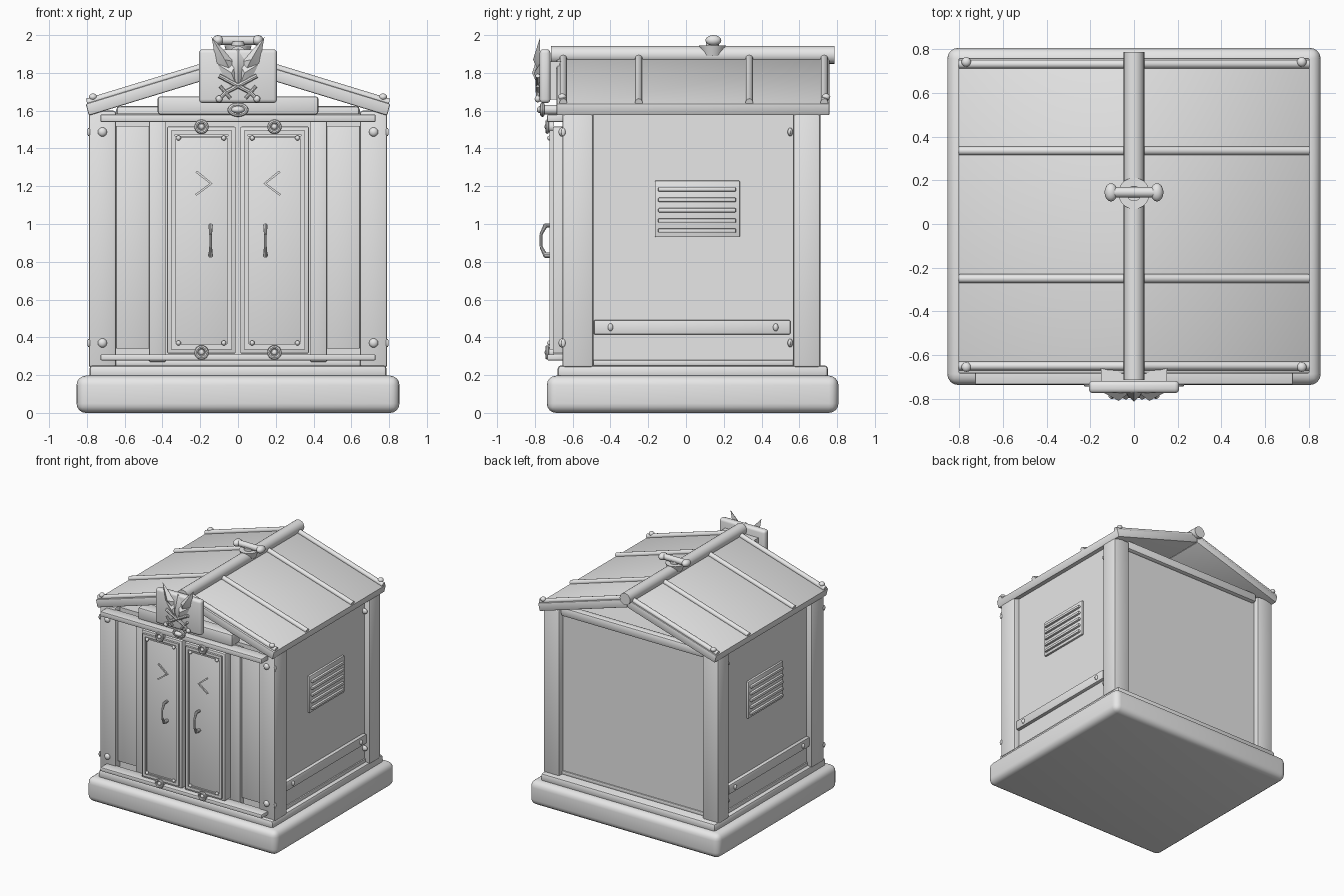
import bpy, bmesh, math
from mathutils import Vector, Matrix

if "Cube" in bpy.data.objects:
    bpy.data.objects.remove(bpy.data.objects["Cube"])

grey = bpy.data.materials.new("plain_grey")
grey.diffuse_color = (0.8, 0.8, 0.8, 1)
grey.use_nodes = True
grey.node_tree.nodes["Principled BSDF"].inputs["Base Color"].default_value = grey.diffuse_color


def finish(name, bm, mirror=False):
    bmesh.ops.recalc_face_normals(bm, faces=bm.faces)
    me = bpy.data.meshes.new(name)
    bm.to_mesh(me)
    bm.free()
    me.materials.append(grey)
    ob = bpy.data.objects.new(name, me)
    bpy.context.collection.objects.link(ob)
    if mirror:
        m = ob.modifiers.new("mirror", 'MIRROR')
        m.use_mirror_merge = False
    return ob


def bevel(bm, width, seg=2):
    if width:
        bmesh.ops.bevel(bm, geom=bm.edges[:], offset=width, segments=seg,
                        profile=0.5, affect='EDGES', clamp_overlap=True)


def add_box(bm, x, y, z):
    m = Matrix.Translation([(a + b) / 2 for a, b in (x, y, z)]) @ Matrix.Diagonal(
        [b - a for a, b in (x, y, z)] + [1])
    bmesh.ops.create_cube(bm, size=1, matrix=m)


def box(name, x, y, z, b=0.0, mirror=False, seg=2):
    bm = bmesh.new()
    add_box(bm, x, y, z)
    bevel(bm, b, seg)
    return finish(name, bm, mirror)


def frame(name, x, z, y, w, mirror=True):
    """Rectangular border of four bars facing front."""
    bm = bmesh.new()
    for xs in ((x[0], x[0] + w), (x[1] - w, x[1])):
        add_box(bm, xs, y, z)
    for zs in ((z[0], z[0] + w), (z[1] - w, z[1])):
        add_box(bm, (x[0] + w, x[1] - w), y, zs)
    return finish(name, bm, mirror)


def prism(name, pts, y0, y1, b=0.0, mirror=False):
    """Extrude an xz outline along y."""
    bm = bmesh.new()
    f = bm.faces.new([bm.verts.new((px, y0, pz)) for px, pz in pts])
    r = bmesh.ops.extrude_face_region(bm, geom=[f])
    vs = [v for v in r['geom'] if isinstance(v, bmesh.types.BMVert)]
    bmesh.ops.translate(bm, verts=vs, vec=(0, y1 - y0, 0))
    bevel(bm, b)
    return finish(name, bm, mirror)


def add_rod(bm, p, q, r0, r1=None, n=16):
    p, q = Vector(p), Vector(q)
    d = q - p
    m = Matrix.Translation((p + q) / 2) @ d.to_track_quat('Z', 'Y').to_matrix().to_4x4()
    bmesh.ops.create_cone(bm, cap_ends=True, segments=n, radius1=r0,
                          radius2=r0 if r1 is None else r1, depth=d.length, matrix=m)


def rods(name, segs, mirror=False, n=16):
    bm = bmesh.new()
    for s in segs:
        add_rod(bm, *s, n=n)
    return finish(name, bm, mirror)


def balls(name, centres, r, mirror=False):
    bm = bmesh.new()
    for c in centres:
        m = Matrix.Translation(c) @ Matrix.Diagonal((*r, 1))
        bmesh.ops.create_uvsphere(bm, u_segments=16, v_segments=10, radius=1, matrix=m)
    return finish(name, bm, mirror)


def ring(name, c, rx, rz, r, mirror=False):
    """Torus facing front."""
    bm = bmesh.new()
    n, k = 24, 8
    g = [[bm.verts.new((c[0] + (rx + r * math.cos(b)) * math.cos(a), c[1] + r * math.sin(b),
                        c[2] + (rz + r * math.cos(b)) * math.sin(a)))
          for b in [2 * math.pi * j / k for j in range(k)]]
         for a in [2 * math.pi * i / n for i in range(n)]]
    for i in range(n):
        for j in range(k):
            bm.faces.new((g[i][j], g[(i + 1) % n][j],
                          g[(i + 1) % n][(j + 1) % k], g[i][(j + 1) % k]))
    return finish(name, bm, mirror)


# Plinth and body
box("base", (-.855, .855), (-.737, .807), (0, .197), .05, seg=4)
box("plinth_step", (-.787, .787), (-.68, .752), (.18, .252), .02)
box("body", (-.745, .745), (-.6, .665), (.25, 1.585))
box("skirt", (-.755, .755), (-.62, .675), (.25, .28), .006)
box("front_post", (.645, .79), (-.655, -.49), (.24, 1.6), .015, True)
box("back_post", (.645, .79), (.567, .712), (.24, 1.6), .015, True)
box("back_top_beam", (-.645, .645), (.63, .7), (1.55, 1.625), .02)
box("post_rivet_strip", (.47, .645), (-.625, -.59), (.34, 1.52), .004, True)
box("door_pillar", (.383, .47), (-.645, -.59), (.27, 1.56), .006, True)

# Roof: two sloped slabs, ridge tube, ribs and rivets
slope = .305


def roof_z(x):
    return 1.882 - slope * x


prism("roof_slab", [(0, roof_z(0)), (.806, roof_z(.806)), (.79, 1.574), (0, 1.815)],
      -.685, .76, .008, True)
rods("ridge_tube", [((0, -.715, 1.895), (0, .787, 1.895), .047)], n=20)
for y in (-.65, -.25, .335, .732):
    rods("roof_rib", [((.03, y, roof_z(.03) + .006), (.8, y, roof_z(.8) + .006), .02)], True, 12)
balls("roof_rivet", [(.768, y, roof_z(.768) + .025) for y in (-.655, .742)], (.022, .022, .018), True)

# Ridge finial
rods("finial_base", [((0, .14, 1.89), (0, .14, 1.945), .055, .072)], n=20)
rods("finial_bar", [((-.11, .145, 1.972), (.11, .145, 1.972), .024)])
balls("finial_knob", [(.105, .145, 1.972)], (.03, .042, .028), True)
rods("finial_neck", [((0, .14, 1.94), (0, .14, 1.965), .035)])

# Front header, rails and doors
box("header", (-.425, .425), (-.685, -.58), (1.58, 1.675), .012)
box("top_rail", (-.728, .728), (-.735, -.64), (1.54, 1.58), .006)
box("bottom_rail", (-.728, .728), (-.735, -.64), (.278, .31), .006)
box("door", (.012, .375), (-.705, -.6), (.315, 1.515), .006, True)
frame("door_outer_frame", (.032, .355), (.335, 1.495), (-.722, -.7), .022)
frame("door_inner_frame", (.048, .338), (.355, 1.465), (-.716, -.7), .01)
balls("door_rivet", [(x, -.722, z) for x in (.075, .315) for z in (.37, 1.455)],
      (.013, .013, .013), True)
for z in (.32, 1.515):
    ring("rosette_ring", (.193, -.735, z), .028, .028, .01, True)
    rods("rosette_disc", [((.193, -.7, z), (.193, -.735, z), .03)], True)
    balls("rosette_stud", [(.193, -.737, z)], (.015, .012, .015), True)
prism("door_chevron", [(.225, 1.273), (.15, 1.215), (.228, 1.157), (.219, 1.15),
                       (.166, 1.19), (.15, 1.202), (.135, 1.215), (.216, 1.282)], -.715, -.7, 0, True)
rods("door_handle", [((.145, -.742, .995), (.145, -.768, .945), .012, .008),
                     ((.145, -.768, .945), (.145, -.768, .88), .007, .007),
                     ((.145, -.768, .88), (.145, -.742, .83), .008, .012),
                     ((.145, -.7, .992), (.145, -.748, .992), .011),
                     ((.145, -.7, .835), (.145, -.748, .835), .014)], True, 10)
balls("post_rivet", [(.718, -.657, z) for z in (.37, 1.487)], (.024, .018, .024), True)

# Side walls: louvred vent, kick rail and rivets
box("vent_plate", (.74, .762), (-.165, .285), (.93, 1.23), .006, True)
for z in (.965, 1.018, 1.073, 1.128, 1.183):
    box("vent_slat", (.755, .78), (-.148, .265), (z - .011, z + .011), .006, True)
box("kick_rail", (.74, .775), (-.488, .553), (.415, .492), .008, True)
balls("kick_rail_rivet", [(.775, y, .453) for y in (-.4, .475)], (.014, .014, .02), True)
balls("side_rivet", [(.75, .552, z) for z in (.37, 1.487)], (.03, .014, .022), True)
balls("side_front_rivet", [(.79, -.65, z) for z in (.37, 1.487)], (.008, .012, .022), True)

# Front plaque with oval boss
box("plaque", (-.207, .207), (-.775, -.718), (1.64, 1.925), .02, seg=3)
box("plaque_bracket", (-.15, .15), (-.73, -.66), (1.66, 1.86))
ring("oval_ring", (0, -.76, 1.605), .044, .026, .012)
balls("oval_boss", [(0, -.765, 1.605)], (.036, .025, .02))
rods("oval_mount", [((0, -.67, 1.605), (0, -.76, 1.605), .026)])


# Faceted beast head: half outlines fanned to a raised ridge point
def facets(name, outline, peak, yback):
    bm = bmesh.new()
    rim = [bm.verts.new((x, yback, z)) for x, z in outline]
    top = bm.verts.new(peak)
    bm.faces.new(rim)
    for a, b in zip(rim, rim[1:] + rim[:1]):
        bm.faces.new((a, b, top))
    return finish(name, bm, True)


facets("emblem_ear", [(.14, 1.99), (.02, 1.86), (.03, 1.79), (.115, 1.85)], (.07, -.81, 1.87), -.772)
facets("emblem_cheek", [(.115, 1.85), (.0, 1.86), (0, 1.71), (.04, 1.72), (.08, 1.775)],
       (.035, -.805, 1.8), -.772)
facets("emblem_brow", [(0, 1.93), (.04, 1.87), (.03, 1.75), (0, 1.705)], (0, -.815, 1.8), -.772)

# Crossed swords under the head
rods("sword", [((-.1, -.785, 1.785), (.06, -.785, 1.7), .012),
               ((.06, -.785, 1.7), (.1, -.785, 1.662), .01),
               ((.04, -.785, 1.665), (.095, -.785, 1.73), .009)], True, 8)
balls("sword_pommel", [(.1, -.785, 1.662)], (.018, .016, .018), True)

# Crisp edges with smooth curves
bpy.ops.object.select_all(action='SELECT')
bpy.context.view_layer.objects.active = bpy.context.selected_objects[0]
bpy.ops.object.shade_smooth_by_angle(angle=math.radians(35))
